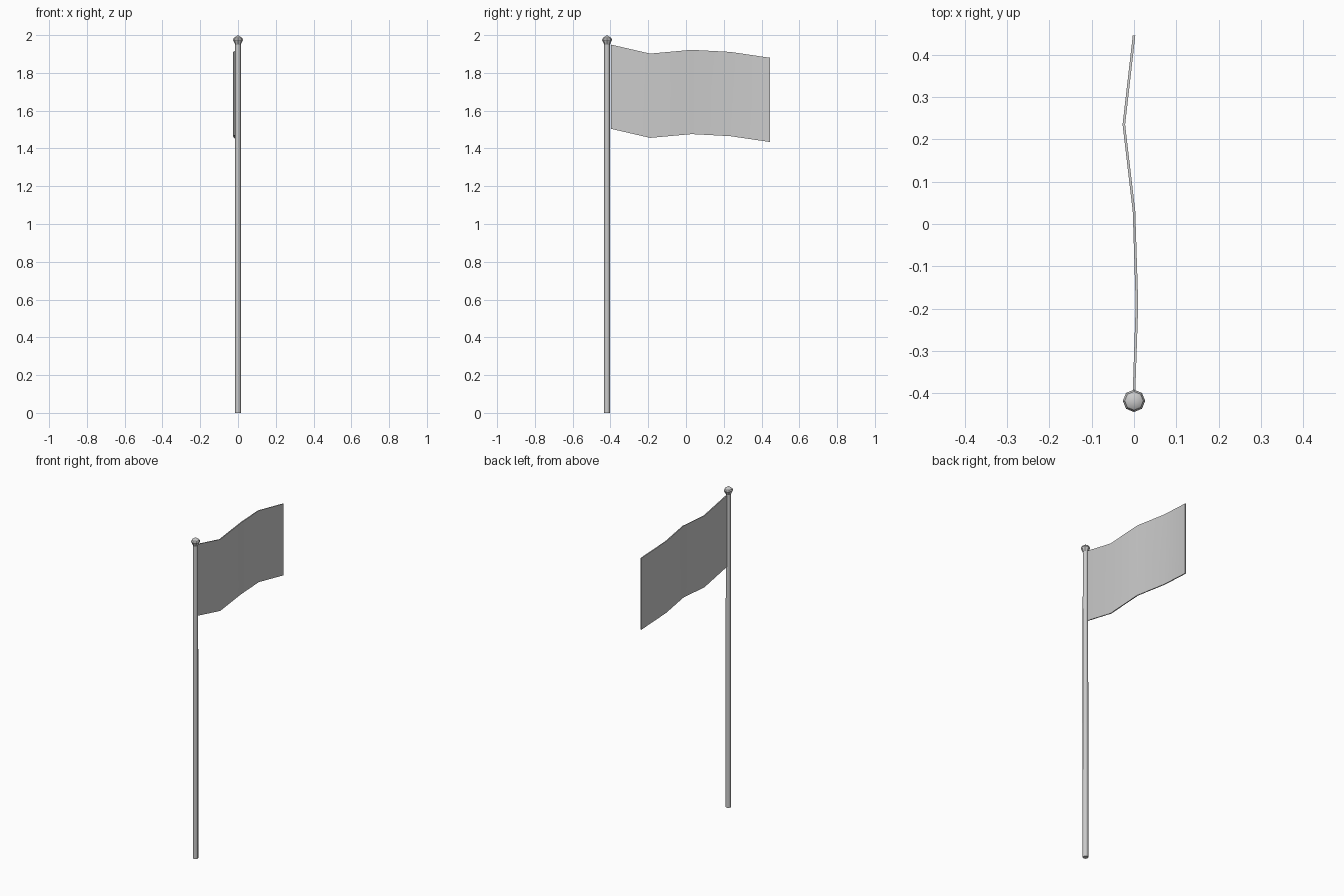
import bpy, bmesh, math

if "Cube" in bpy.data.objects:
    bpy.data.objects.remove(bpy.data.objects["Cube"])

POLE_Y = -0.418


def finish(name, bm, angle):
    bmesh.ops.recalc_face_normals(bm, faces=bm.faces)
    me = bpy.data.meshes.new(name)
    bm.to_mesh(me)
    bm.free()
    ob = bpy.data.objects.new(name, me)
    bpy.context.collection.objects.link(ob)
    bpy.ops.object.select_all(action='DESELECT')
    ob.select_set(True)
    bpy.context.view_layer.objects.active = ob
    if angle:
        bpy.ops.object.shade_smooth_by_angle(angle=math.radians(angle))
    return ob


def lathe(name, profile, sides, angle):
    """Stack rings of (radius, z) around the pole axis and cap the ends."""
    bm = bmesh.new()
    rings = []
    for r, z in profile:
        if r == 0:
            rings.append([bm.verts.new((0, POLE_Y, z))] * sides)
        else:
            rings.append([bm.verts.new((r * math.cos(2 * math.pi * i / sides),
                                        POLE_Y + r * math.sin(2 * math.pi * i / sides), z))
                          for i in range(sides)])
    for a, b in zip(rings, rings[1:]):
        for i in range(sides):
            j = (i + 1) % sides
            bm.faces.new(dict.fromkeys((a[i], a[j], b[j], b[i])))
    for ring, (r, z) in ((rings[0], profile[0]), (rings[-1], profile[-1])):
        if r:
            bm.faces.new(ring)
    return finish(name, bm, angle)


# Pole and its faceted knob
lathe("pole", [(0.016, 0), (0.015, 1.95)], 8, 50)
lathe("finial", [(0.013, 1.945), (0.0265, 1.975), (0.022, 1.985), (0, 2.0)], 8, 30)

# Waving flag: (x, y, top z) per column, a thin closed sheet
columns = [(0, -0.398, 1.95), (0.007, -0.19, 1.902), (0, 0.03, 1.922),
           (-0.024, 0.235, 1.911), (0, 0.445, 1.88)]
HEIGHT, HALF = 0.446, 0.003
bm = bmesh.new()
rings = [[bm.verts.new((x + s * HALF, y, z - d)) for s, d in
          ((-1, 0), (1, 0), (1, HEIGHT), (-1, HEIGHT))] for x, y, z in columns]
for a, b in zip(rings, rings[1:]):
    for i in range(4):
        j = (i + 1) % 4
        bm.faces.new((a[i], a[j], b[j], b[i]))
bm.faces.new(rings[0])
bm.faces.new(rings[-1])
finish("flag", bm, 40)
